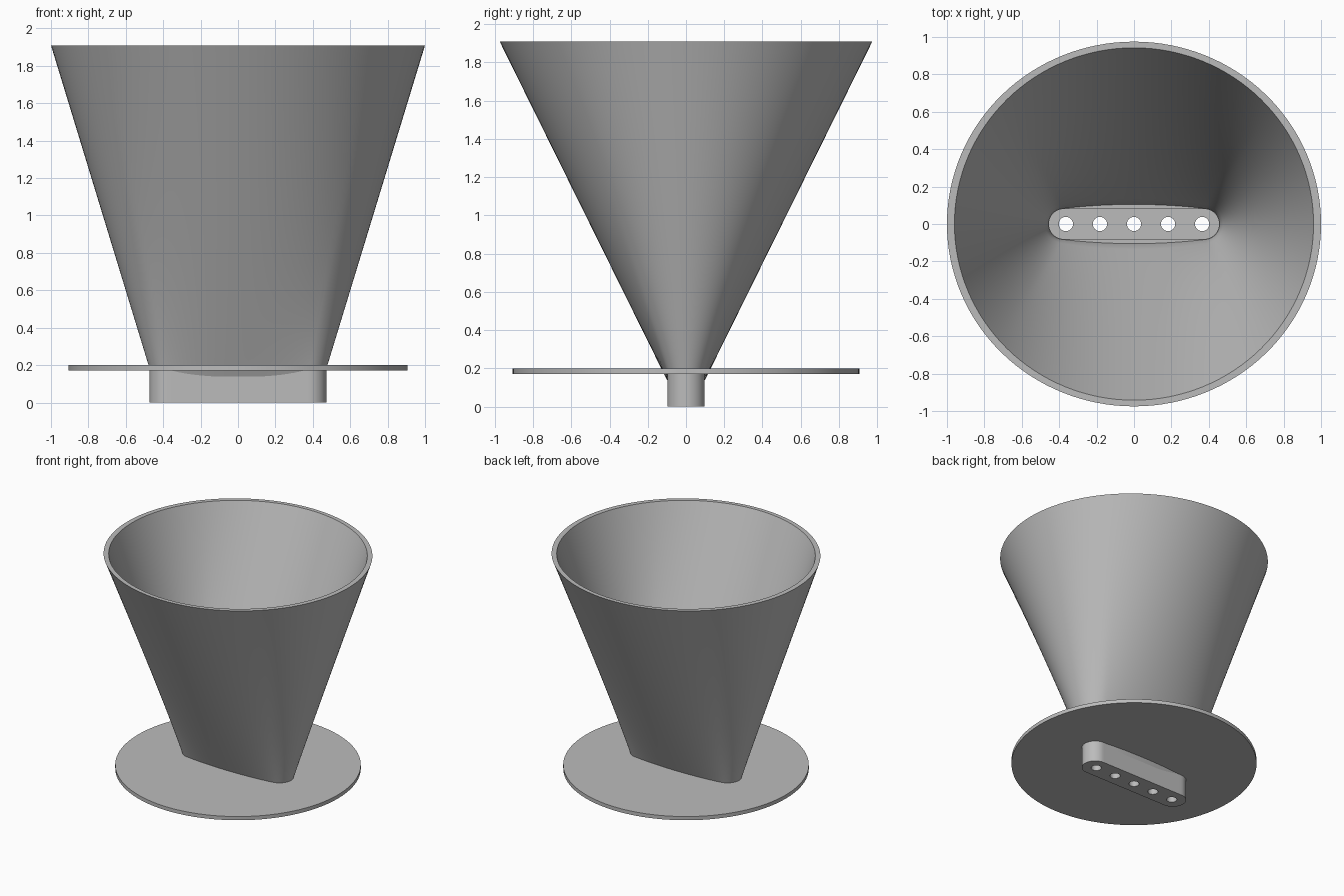
import bpy, bmesh
from math import sin, cos, pi

if "Cube" in bpy.data.objects:
    bpy.data.objects.remove(bpy.data.objects["Cube"])

grey = bpy.data.materials.new("plain grey")
grey.use_nodes = True
grey.diffuse_color = (0.5, 0.5, 0.5, 1)
grey.node_tree.nodes["Principled BSDF"].inputs["Base Color"].default_value = (0.5, 0.5, 0.5, 1)

SEGS = 128            # points around each section
CORNER = 0.23 * pi    # rim angle that joins the slot's rounded corner
HALF = 0.375          # half length of the slot's straight side


def slot(radius, bulge=0.0):
    """Long rounded outline whose straight sides may bow outward."""
    pts = []
    for i in range(SEGS):
        a = 2 * pi * i / SEGS
        c, s = cos(a), sin(a)
        q = min(a % pi, pi - a % pi)
        if q < CORNER:
            phi = q / CORNER * pi / 2
            x, y = HALF + radius * cos(phi), radius * sin(phi)
        else:
            x = HALF * cos(q) / cos(CORNER)
            y = radius + bulge * (1 - (x / HALF) ** 2)
        pts.append((x if c >= 0 else -x, y if s >= 0 else -y))
    return pts


def ellipse(rx, ry):
    return [(rx * cos(2 * pi * i / SEGS), ry * sin(2 * pi * i / SEGS)) for i in range(SEGS)]


def blend(low, high, z0, z1, steps):
    """Sections running straight from one outline to another."""
    out = []
    for k in range(steps + 1):
        t = k / steps
        pts = [(p[0] + (q[0] - p[0]) * t, p[1] + (q[1] - p[1]) * t) for p, q in zip(low, high)]
        out.append((pts, z0 + (z1 - z0) * t))
    return out


def skin(name, sections, closed=False):
    """Skin a stack of sections; cap its ends or join last to first."""
    bm = bmesh.new()
    rings = [[bm.verts.new((x, y, z)) for x, y in pts] for pts, z in sections]
    pairs = list(zip(rings, rings[1:]))
    if closed:
        pairs.append((rings[-1], rings[0]))
    else:
        bm.faces.new(rings[0])
        bm.faces.new(rings[-1])
    for lo, hi in pairs:
        for i in range(SEGS):
            j = (i + 1) % SEGS
            bm.faces.new((lo[i], lo[j], hi[j], hi[i]))
    bmesh.ops.recalc_face_normals(bm, faces=bm.faces)
    mesh = bpy.data.meshes.new(name)
    bm.to_mesh(mesh)
    bm.free()
    mesh.materials.append(grey)
    obj = bpy.data.objects.new(name, mesh)
    bpy.context.collection.objects.link(obj)
    return obj


def cut(target, cutter):
    mod = target.modifiers.new("cut", "BOOLEAN")
    mod.operation = "DIFFERENCE"
    mod.solver = "EXACT"
    mod.object = cutter
    bpy.context.view_layer.objects.active = target
    bpy.ops.object.modifier_apply(modifier=mod.name)
    bpy.data.objects.remove(cutter)


# Funnel shell: slot at the bottom opening into a round rim
outside = blend(slot(0.085, 0.015), ellipse(1.0, 0.975), 0.14, 1.91, 24)
inside = blend(slot(0.08, 0.02), ellipse(0.96, 0.942), 0.19, 1.91, 24)
funnel = skin("funnel", outside + inside[::-1], closed=True)

# Round resting plate with a slot through it
disc = ellipse(0.906, 0.906)
plate = skin("resting_plate", [(disc, 0.17), (disc, 0.2)])
cut(plate, skin("slot_cutter", [(slot(0.08), 0.1), (slot(0.08), 0.3)]))

# Spout block under the plate with five drip holes
block = slot(0.098)
spout = skin("spout_block", [(block, 0.0), (block, 0.171)])
for n in range(-2, 3):
    hole = [(x + n * 0.182, y) for x, y in ellipse(0.038, 0.038)]
    cut(spout, skin("hole_cutter", [(hole, -0.1), (hole, 0.3)]))

# Smooth shading with crisp rims
bpy.ops.object.select_all(action="DESELECT")
for obj in (funnel, plate, spout):
    obj.select_set(True)
bpy.context.view_layer.objects.active = funnel
bpy.ops.object.shade_smooth_by_angle(angle=pi / 6)
